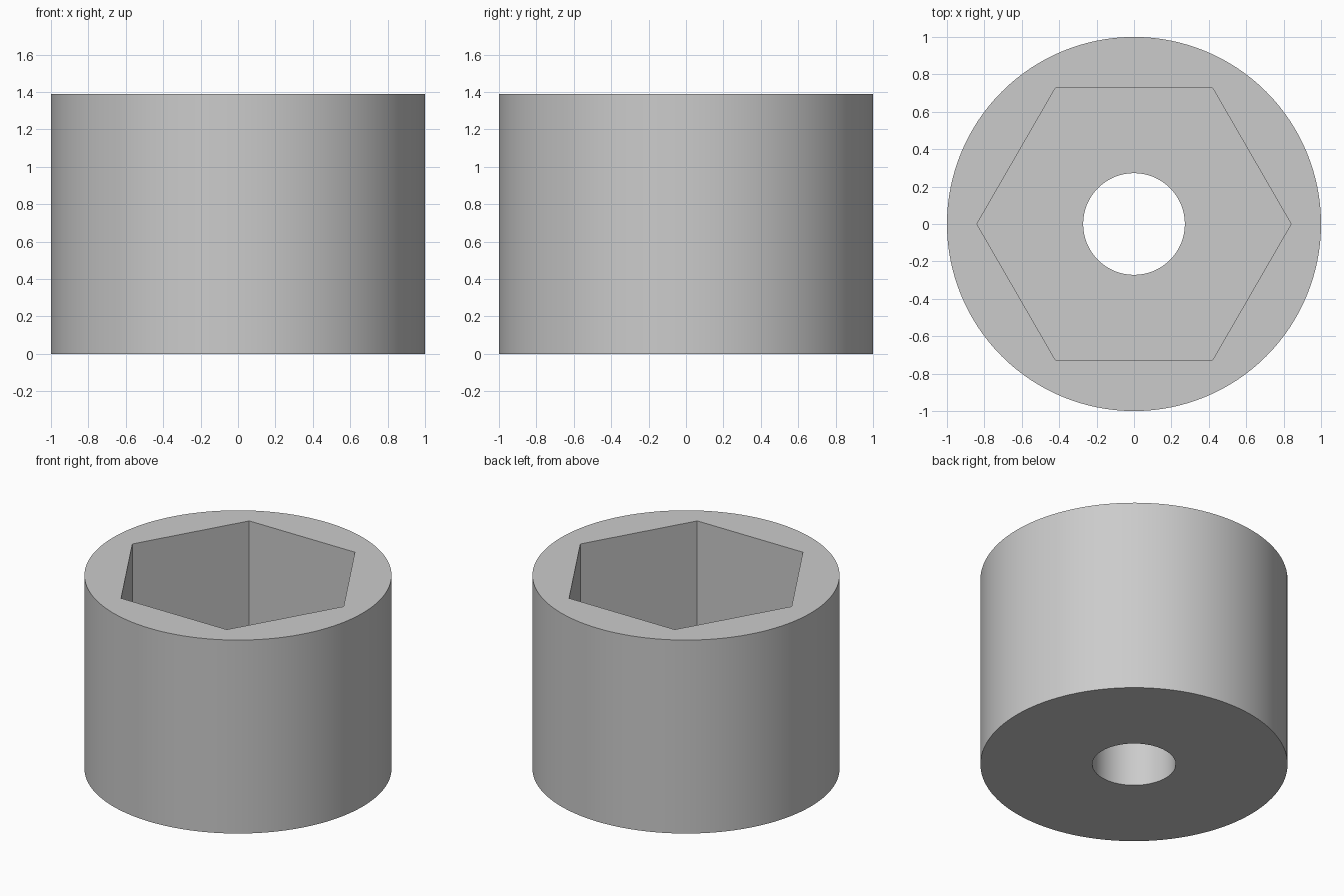
import bpy
import math

if "Cube" in bpy.data.objects:
    bpy.data.objects.remove(bpy.data.objects["Cube"])

HEIGHT = 1.39
FLOOR = 0.46      # height of the pocket floor
OVERSHOOT = 0.2   # how far cutters pass through open ends

grey = bpy.data.materials.new("plain grey")
grey.use_nodes = True
colour = (0.6, 0.6, 0.6, 1)
grey.diffuse_color = colour
grey.node_tree.nodes["Principled BSDF"].inputs["Base Color"].default_value = colour


def prism(name, sides, radius, bottom, top, turn=0):
    """Upright prism between two heights."""
    bpy.ops.mesh.primitive_cylinder_add(
        vertices=sides, radius=radius, depth=top - bottom,
        location=(0, 0, (top + bottom) / 2), rotation=(0, 0, turn))
    obj = bpy.context.object
    obj.name = name
    obj.data.materials.append(grey)
    return obj


# Round body
body = prism("socket_body", 128, 1, 0, HEIGHT)

# Hexagonal pocket from the top, round hole through the floor
cutters = [
    prism("hex_pocket_cutter", 6, 0.84, FLOOR, HEIGHT + OVERSHOOT, math.radians(30)),
    prism("through_hole_cutter", 64, 0.272, -OVERSHOOT, HEIGHT + OVERSHOOT),
]

bpy.ops.object.select_all(action="DESELECT")
body.select_set(True)
bpy.context.view_layer.objects.active = body
for cutter in cutters:
    cutter.hide_render = True
    cut = body.modifiers.new(cutter.name, "BOOLEAN")
    cut.operation = "DIFFERENCE"
    cut.solver = "EXACT"
    cut.object = cutter
    bpy.ops.object.modifier_apply(modifier=cut.name)
    bpy.data.objects.remove(cutter)

# Smooth round walls, crisp rims and pocket corners
bpy.ops.object.shade_smooth_by_angle(angle=math.radians(30))
